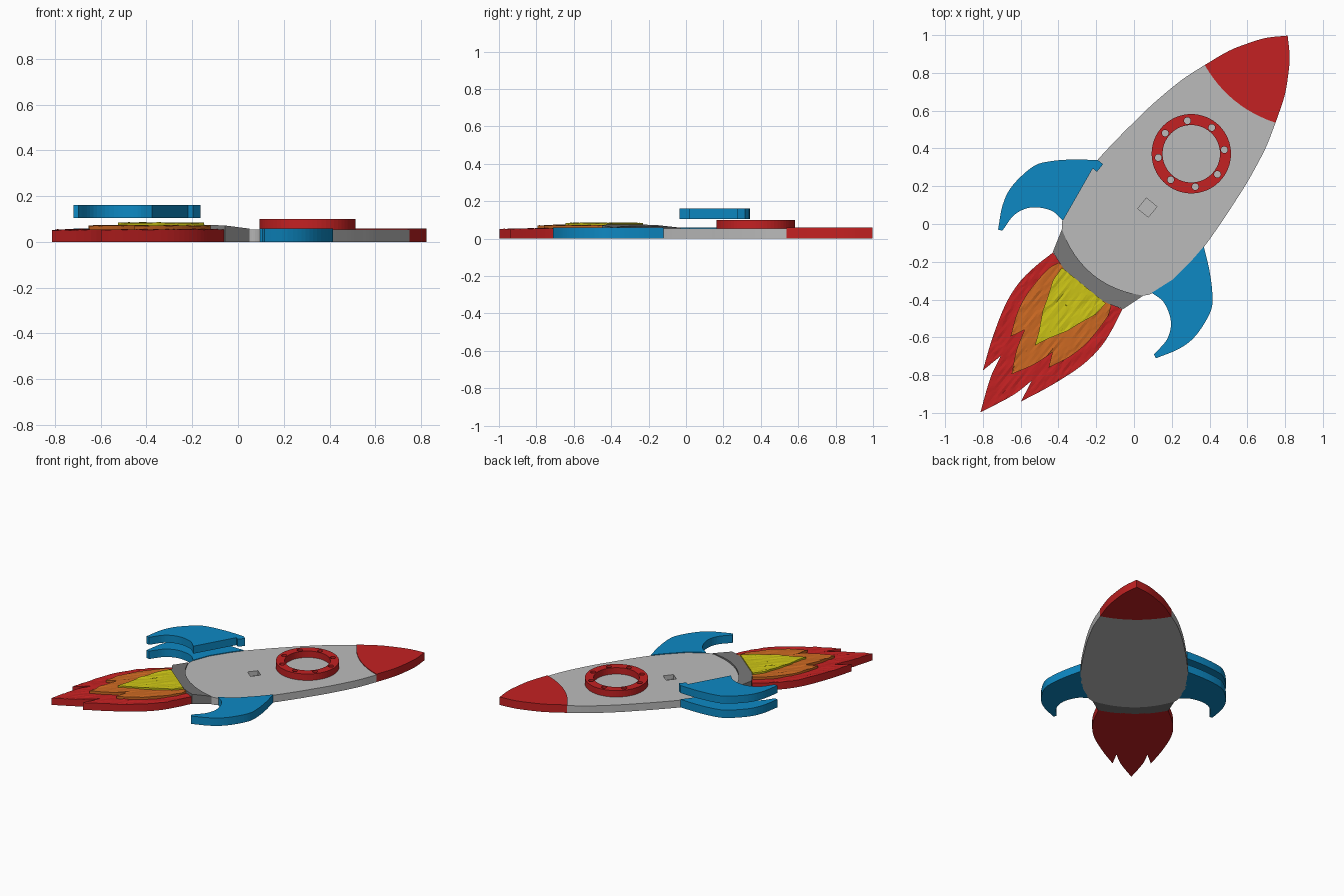
import bpy, bmesh, math
from mathutils import Vector, noise

if "Cube" in bpy.data.objects:
    bpy.data.objects.remove(bpy.data.objects["Cube"])

# The rocket is drawn pointing along local +Y, then turned to lie diagonally.
TURN = -math.atan2(0.632, 0.775)


def material(name, rgb):
    m = bpy.data.materials.new(name)
    m.diffuse_color = (*rgb, 1)
    m.use_nodes = True
    m.node_tree.nodes["Principled BSDF"].inputs["Base Color"].default_value = m.diffuse_color
    return m


GREY = material("light_grey", (0.50, 0.50, 0.50))
DARK = material("dark_grey", (0.18, 0.18, 0.18))
RED = material("red", (0.55, 0.015, 0.016))
BLUE = material("blue", (0.004, 0.25, 0.55))
ORANGE = material("orange", (0.60, 0.14, 0.016))
YELLOW = material("yellow", (0.60, 0.55, 0.008))


def smooth(pts, n=5):
    """Catmull-Rom curve through the points."""
    p = [Vector(a) for a in pts]
    p = [2 * p[0] - p[1]] + p + [2 * p[-1] - p[-2]]
    out = []
    for a, b, c, d in zip(p, p[1:], p[2:], p[3:]):
        for i in range(n):
            t = i / n
            q = 0.5 * (2 * b + (c - a) * t + (2 * a - 5 * b + 4 * c - d) * t * t
                       + (3 * b - a - 3 * c + d) * t ** 3)
            out.append(tuple(q))
    return out + [tuple(p[-2])]


def mirrored(side):
    """Close a right-hand outline with its mirror image."""
    return side + [(-x, y) for x, y in reversed(side) if abs(x) > 1e-4]


def arc(w, y_mid, rise, n=12):
    """Shallow bow from +w to -w."""
    return [(w * s, y_mid + rise * s * s) for s in [1 - 2 * i / n for i in range(n + 1)]]


def circle(r, y, n, x=0):
    return [(x + r * math.cos(2 * math.pi * i / n), y + r * math.sin(2 * math.pi * i / n))
            for i in range(n)]


def plate(name, loops, z0, z1, mat, shape=None):
    """Extruded outline with optional holes; shape edits the bmesh afterwards."""
    cu = bpy.data.curves.new(name, 'CURVE')
    cu.dimensions, cu.fill_mode, cu.extrude = '2D', 'BOTH', (z1 - z0) / 2
    for loop in loops:
        sp = cu.splines.new('POLY')
        sp.points.add(len(loop) - 1)
        for pt, (x, y) in zip(sp.points, loop):
            pt.co = (x, y, 0, 1)
        sp.use_cyclic_u = True
    tmp = bpy.data.objects.new(name + "_outline", cu)
    bpy.context.collection.objects.link(tmp)
    dg = bpy.context.evaluated_depsgraph_get()
    me = bpy.data.meshes.new_from_object(tmp.evaluated_get(dg))
    bpy.data.objects.remove(tmp)
    bm = bmesh.new()
    bm.from_mesh(me)
    bmesh.ops.remove_doubles(bm, verts=bm.verts, dist=1e-5)
    bmesh.ops.translate(bm, verts=bm.verts, vec=(0, 0, (z0 + z1) / 2))
    if shape:
        shape(bm, z1)
    bmesh.ops.recalc_face_normals(bm, faces=bm.faces)
    for f in bm.faces:
        f.smooth = False
    bm.to_mesh(me)
    bm.free()
    me.materials.clear()
    me.materials.append(mat)
    ob = bpy.data.objects.new(name, me)
    ob.rotation_euler.z = TURN
    bpy.context.collection.objects.link(ob)
    return ob


# Hull: a closed floor below a layer with a square socket
NOSE_W, NOSE_Y = 0.242, 0.889
hull_side = smooth([(0.278, -0.263), (0.307, -0.222), (0.345, -0.106), (0.359, -0.02),
                    (0.364, 0.13), (0.353, 0.30), (0.340, 0.426), (0.323, 0.563),
                    (0.287, 0.747), (NOSE_W, NOSE_Y)])
nose_bow = arc(NOSE_W, 0.843, NOSE_Y - 0.843)
tail_bow = arc(0.278, -0.345, 0.082)
hull = hull_side + nose_bow[1:-1] + [(-x, y) for x, y in reversed(hull_side)] + tail_bow[::-1][1:-1]
h = 0.036
socket = [(-h, 0.112 - h), (h, 0.112 - h), (h, 0.112 + h), (-h, 0.112 + h)]
plate("hull_floor", [hull], 0, 0.02, GREY)
plate("hull", [hull, socket], 0.02, 0.053, GREY)

# Nose cone
nose_side = smooth([(NOSE_W, NOSE_Y), (0.191, 1.025), (0.139, 1.119), (0.080, 1.206), (0, 1.287)])
plate("nose_cone", [mirrored(nose_side) + nose_bow[::-1][1:-1]], 0, 0.058, RED)


# Nozzle, its top rising toward the flame
def nozzle_slope(bm, top):
    for v in bm.verts:
        if v.co.z > top - 1e-4:
            v.co.z = 0.058 + (-0.263 - v.co.y) * 0.11


plate("nozzle", [tail_bow + arc(0.24, -0.435, 0.05)[::-1]], 0, 0.06, DARK, nozzle_slope)

# Porthole ring with bolt holes
bolts = [circle(0.018, 0.48 + 0.176 * math.sin(a), 12, 0.176 * math.cos(a))
         for a in [math.radians(46 + 45 * k) for k in range(8)]]
plate("porthole_ring", [circle(0.21, 0.48, 64), circle(0.152, 0.48, 64)] + bolts, 0.05, 0.10, RED)

# Fins: one each side, and a spare one raised above the left side
fin_outer = smooth([(0.362, 0.141), (0.468, 0.059), (0.560, -0.03), (0.608, -0.107), (0.627, -0.25),
                    (0.603, -0.36), (0.539, -0.478)])
fin_inner = smooth([(0.518, -0.468), (0.521, -0.36), (0.476, -0.275), (0.385, -0.222), (0.303, -0.223)])
fin = fin_outer + fin_inner + [(0.344, -0.1), (0.359, 0.05)]
spare = fin_outer + fin_inner + [(0.355, 0.09), (0.327, 0.09), (0.327, 0.142)]
plate("right_fin", [fin], 0, 0.058, BLUE)
plate("left_fin", [[(-x, y) for x, y in fin]], 0, 0.058, BLUE)
plate("raised_left_fin", [[(-x, y) for x, y in spare]], 0.105, 0.16, BLUE)


# Flames: three stacked layers with streaked, ragged tops
def streaks(bm, top):
    for axis, lo, hi, step in ((0, -0.28, 0.28, 0.014), (1, -1.28, -0.38, 0.04)):
        for i in range(int((hi - lo) / step)):
            co, no = [0, 0, 0], [0, 0, 0]
            co[axis], no[axis] = lo + i * step, 1
            bmesh.ops.bisect_plane(bm, geom=bm.verts[:] + bm.edges[:] + bm.faces[:],
                                   plane_co=co, plane_no=no)
    for v in bm.verts:
        if v.co.z > top - 1e-4:
            fan = v.co.x / (1.2 + v.co.y * 0.6)
            v.co.z += 0.005 * noise.noise(Vector((fan * 55, v.co.y * 7, top * 300)))
            v.co.z -= 0.006 * max(0, -v.co.y - 0.9)
    bmesh.ops.triangulate(bm, faces=bm.faces)


red_side = smooth([(0.237, -0.388), (0.262, -0.5), (0.275, -0.62), (0.258, -0.76), (0.2, -0.94),
                   (0.13, -1.107)])
red_tip = smooth([(0.105, -0.985), (0.075, -1.11), (0, -1.287)])
red_top = arc(0.237, -0.428, 0.04)
plate("outer_flame", [mirrored(red_side + red_tip) + red_top[::-1][1:-1]], 0, 0.054, RED, streaks)

orange_side = smooth([(0.18, -0.41), (0.203, -0.48), (0.205, -0.64), (0.18, -0.76), (0.13, -0.875)])
orange_tip = smooth([(0.095, -0.80), (0.06, -0.91), (0, -1.026)])
plate("middle_flame", [mirrored(orange_side + orange_tip)], 0.04, 0.071, ORANGE, streaks)

yellow_side = [(0.15, -0.42), (0.145, -0.5), (0.105, -0.6), (0.085, -0.66), (0.03, -0.76), (0, -0.83)]
plate("inner_flame", [mirrored(yellow_side)], 0.06, 0.083, YELLOW, streaks)
